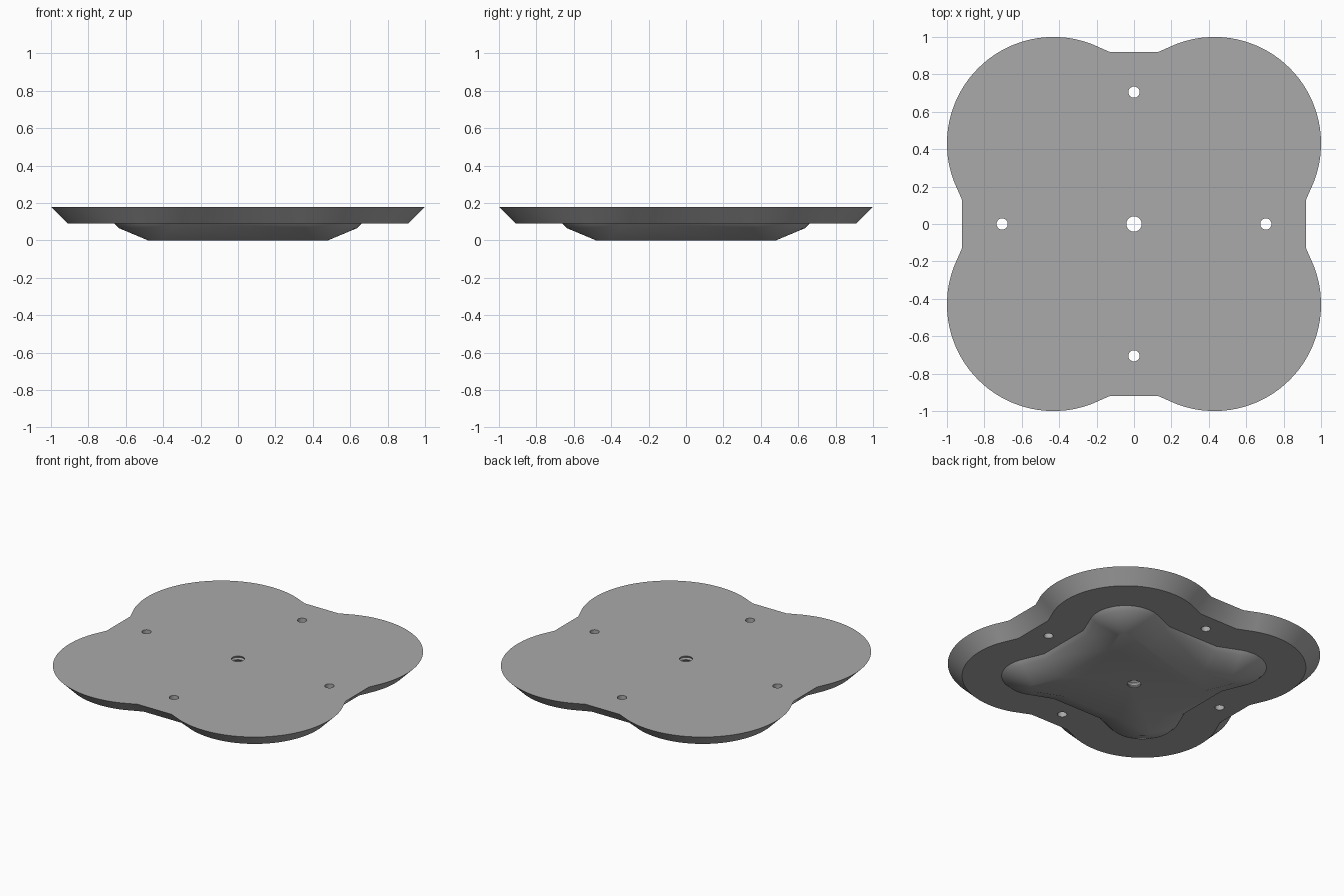
import bpy, bmesh, math
from mathutils import Matrix

if "Cube" in bpy.data.objects:
    bpy.data.objects.remove(bpy.data.objects["Cube"], do_unlink=True)

LOBE, RADIUS = 0.43, 0.57      # lobe centre and radius
NECK, HALF = 0.92, 0.13        # flat between lobes
TILT = math.radians(21)        # slope of the blend from flat to lobe
ARC = 36
TOP = 0.18

grey = bpy.data.materials.new("grey_metal")
grey.use_nodes = True
colour = (0.4, 0.4, 0.4, 1)
grey.diffuse_color = colour
grey.node_tree.nodes["Principled BSDF"].inputs["Base Color"].default_value = colour


def outline(inset):
    """Four-lobed outline, moved inwards by an even distance."""
    near, far = HALF + inset * math.tan(TILT / 2), NECK - inset
    quarter = [(near, far)]
    for i in range(ARC + 1):
        a = math.pi / 2 + TILT - (math.pi / 2 + 2 * TILT) * i / ARC
        quarter.append((LOBE + (RADIUS - inset) * math.cos(a),
                        LOBE + (RADIUS - inset) * math.sin(a)))
    quarter.append((far, near))
    points = []
    for k in range(4):
        for x, y in quarter:
            for _ in range(k):
                x, y = y, -x
            points.append((x, y))
    return points


def loft(name, sections):
    """Skin a stack of (points, height) sections and cap both ends."""
    bm = bmesh.new()
    rings = [[bm.verts.new((x, y, z)) for x, y in pts] for pts, z in sections]
    n = len(rings[0])
    for a, b in zip(rings, rings[1:]):
        for i in range(n):
            j = (i + 1) % n
            bm.faces.new((a[i], a[j], b[j], b[i]))
    bm.faces.new(rings[0])
    bm.faces.new(rings[-1])
    bmesh.ops.recalc_face_normals(bm, faces=bm.faces)
    mesh = bpy.data.meshes.new(name)
    bm.to_mesh(mesh)
    bm.free()
    mesh.materials.append(grey)
    obj = bpy.data.objects.new(name, mesh)
    bpy.context.collection.objects.link(obj)
    return obj


def circle(r, x=0, y=0, n=32):
    return [(x + r * math.cos(math.tau * i / n), y + r * math.sin(math.tau * i / n))
            for i in range(n)]


# Flared plate with a sloped boss underneath
levels = [(0.52, 0), (0.365, 0.065), (0.34, 0.09), (0.09, 0.09), (0, TOP)]
plate = loft("mounting_plate", [(outline(d), z) for d, z in levels])

# Threaded centre bore and four screw holes
thread = [(circle(0.048 if i % 2 else 0.041), -0.02 + i * 0.0125) for i in range(18)]
cutters = [loft("bore_cutter", thread)]
for k in range(4):
    a = k * math.pi / 2
    pts = circle(0.03, 0.705 * math.cos(a), 0.705 * math.sin(a))
    cutters.append(loft("screw_hole_cutter", [(pts, 0.02), (pts, TOP + 0.05)]))

bpy.context.view_layer.objects.active = plate
for cutter in cutters:
    cutter.hide_render = True
    mod = plate.modifiers.new("hole", "BOOLEAN")
    mod.operation, mod.solver, mod.object = "DIFFERENCE", "EXACT", cutter
    bpy.ops.object.modifier_apply(modifier=mod.name)
    bpy.data.objects.remove(cutter, do_unlink=True)

bpy.ops.object.select_all(action="DESELECT")
plate.select_set(True)
bpy.ops.object.shade_smooth_by_angle(angle=math.radians(30))
